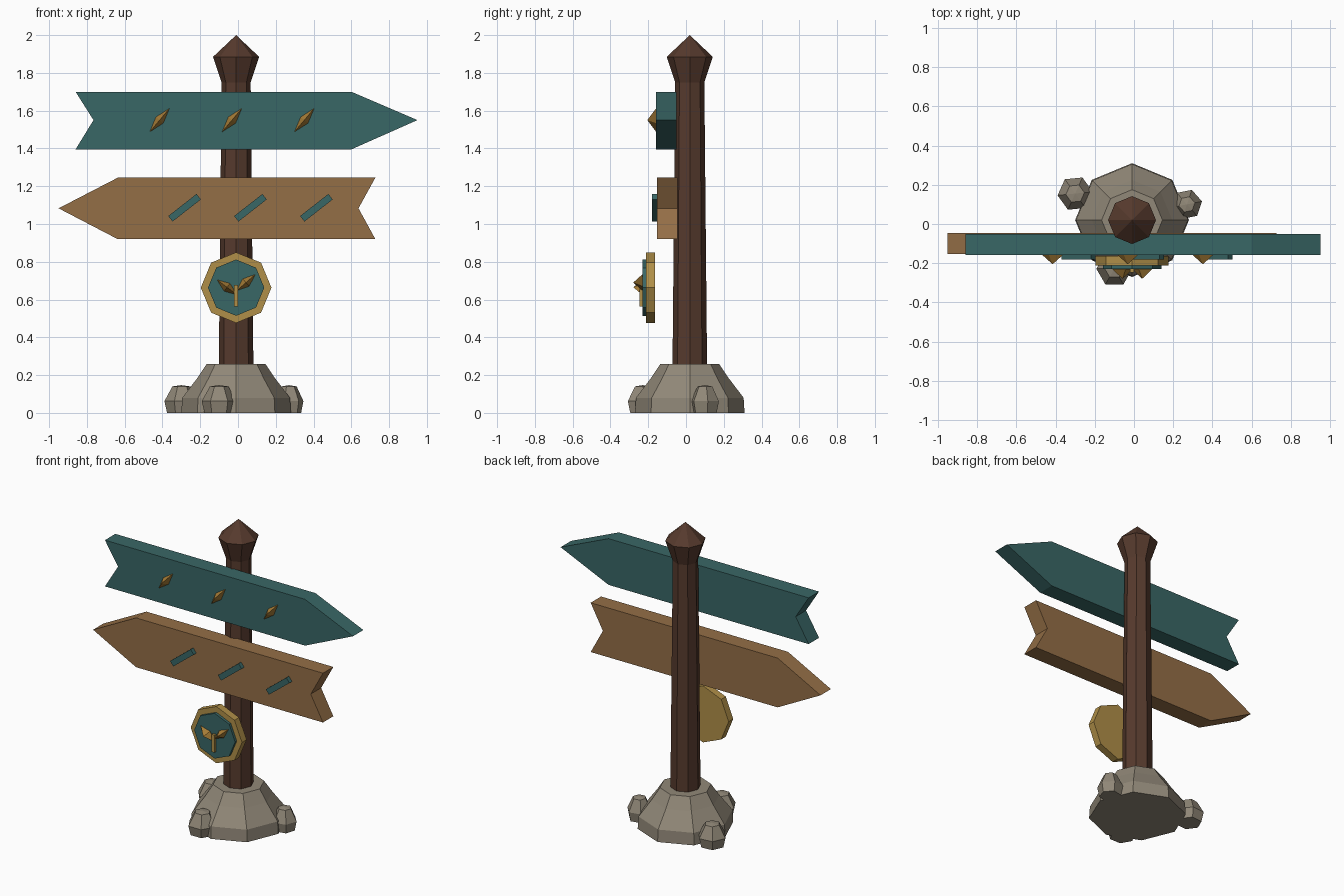
import bpy, bmesh, math
from mathutils import Vector

if "Cube" in bpy.data.objects:
    bpy.data.objects.remove(bpy.data.objects["Cube"])


def material(name, rgb):
    lin = [((c / 255 + 0.055) / 1.055) ** 2.4 for c in rgb]
    m = bpy.data.materials.new(name)
    m.diffuse_color = (*lin, 1)
    m.use_nodes = True
    m.node_tree.nodes["Principled BSDF"].inputs["Base Color"].default_value = m.diffuse_color
    return m


TEAL = material("teal paint", (57, 103, 102))
TAN = material("tan wood", (148, 110, 70))
DARK = material("dark wood", (86, 58, 45))
STONE = material("grey stone", (145, 136, 120))
GOLD = material("gold", (176, 143, 72))
BRONZE = material("bronze", (166, 124, 54))


def finish(name, bm, mat):
    bmesh.ops.recalc_face_normals(bm, faces=bm.faces[:])
    me = bpy.data.meshes.new(name)
    bm.to_mesh(me)
    bm.free()
    me.materials.append(mat)
    ob = bpy.data.objects.new(name, me)
    bpy.context.collection.objects.link(ob)
    return ob


def lathe(name, profile, n, cx, cy, mat, turn=0.0):
    """Faceted solid of revolution from (radius, z) rings; radius 0 is a tip."""
    bm = bmesh.new()
    rings = []
    for r, z in profile:
        if r == 0:
            rings.append([bm.verts.new((cx, cy, z))] * n)
        else:
            rings.append([bm.verts.new((cx + r * math.cos(turn + math.tau * i / n),
                                        cy + r * math.sin(turn + math.tau * i / n), z))
                          for i in range(n)])
    for a, b in zip(rings, rings[1:]):
        for i in range(n):
            j = (i + 1) % n
            quad = [a[i], a[j], b[j], b[i]]
            bm.faces.new(list(dict.fromkeys(quad)))
    for ring, (r, z) in ((rings[0], profile[0]), (rings[-1], profile[-1])):
        if r:
            bm.faces.new(ring)
    return finish(name, bm, mat)


def plate(name, outline, y0, y1, mat):
    """Front-facing (x, z) outline extruded from y0 to y1."""
    bm = bmesh.new()
    f = bm.faces.new([bm.verts.new((x, y0, z)) for x, z in outline])
    ext = bmesh.ops.extrude_face_region(bm, geom=[f])["geom"]
    bmesh.ops.translate(bm, vec=(0, y1 - y0, 0),
                        verts=[v for v in ext if isinstance(v, bmesh.types.BMVert)])
    return finish(name, bm, mat)


def octagon(cx, cz, r):
    return [(cx + r * math.cos(i * math.tau / 8), cz + r * math.sin(i * math.tau / 8))
            for i in range(8)]


def bar(cx, cz, length, width, deg):
    c, s = math.cos(math.radians(deg)), math.sin(math.radians(deg))
    return [(cx + u * c - v * s, cz + u * s + v * c)
            for u, v in ((-length / 2, -width / 2), (length / 2, -width / 2),
                         (length / 2, width / 2), (-length / 2, width / 2))]


def leaf(name, cx, y, cz, half_len, half_wid, depth, deg):
    """Stretched octahedron tilted in the front plane."""
    c, s = math.cos(math.radians(deg)), math.sin(math.radians(deg))
    along, across, out = Vector((c, 0, s)), Vector((-s, 0, c)), Vector((0, 1, 0))
    bm = bmesh.new()
    for axis, size in ((along, half_len), (across, half_wid), (out, depth)):
        for sign in (-1, 1):
            bm.verts.new(Vector((cx, y, cz)) + axis * size * sign)
    bmesh.ops.convex_hull(bm, input=bm.verts[:])
    return finish(name, bm, BRONZE)


CX, CY = -0.01, 0.02

# Stone footing and loose stones
lathe("stone_base", [(0.29, 0), (0.285, 0.08), (0.205, 0.185), (0.155, 0.26)],
      8, CX, CY, STONE)
for name, x, y, r, turn in (("stone_left", -0.30, 0.155, 0.09, 0.1),
                            ("stone_front", -0.10, -0.228, 0.092, 0.0),
                            ("stone_right", 0.27, 0.10, 0.078, 0.2)):
    lathe(name, [(r * 0.84, 0), (r, 0.062), (r * 0.53, 0.14), (0, 0.147)],
          6, x, y, STONE, turn)

# Tapered post and pointed cap
lathe("post", [(0.092, 0.2), (0.077, 1.76)], 8, CX, CY, DARK)
lathe("post_cap", [(0.077, 1.75), (0.122, 1.885), (0, 2.0)], 8, CX, CY, DARK)

# Upper arrow board with raised diamonds
plate("upper_board", [(-0.86, 1.70), (0.60, 1.70), (0.95, 1.55), (0.60, 1.395),
                      (-0.86, 1.395), (-0.765, 1.55)], -0.158, -0.05, TEAL)
for i in range(3):
    leaf(f"board_diamond_{i + 1}", -0.415 + 0.383 * i, -0.157, 1.55, 0.083, 0.026, 0.048, 50)

# Lower arrow board with slanted bars
plate("lower_board", [(-0.637, 1.245), (0.727, 1.245), (0.638, 1.083), (0.727, 0.92),
                      (-0.637, 0.92), (-0.95, 1.083)], -0.153, -0.045, TAN)
for i in range(3):
    plate(f"board_bar_{i + 1}", bar(-0.283 + 0.349 * i, 1.086, 0.19, 0.037, 38),
          -0.18, -0.15, TEAL)

# Medallion with a sprout
plate("medallion_rim", octagon(-0.01, 0.663, 0.187), -0.211, -0.163, GOLD)
plate("medallion_face", octagon(-0.01, 0.663, 0.149), -0.229, -0.208, TEAL)
plate("sprout_stem", bar(-0.01, 0.62, 0.115, 0.022, 90), -0.247, -0.226, GOLD)
leaf("sprout_leaf_left", -0.058, -0.231, 0.665, 0.066, 0.026, 0.048, -37)
leaf("sprout_leaf_right", 0.042, -0.231, 0.69, 0.066, 0.026, 0.048, 41)
